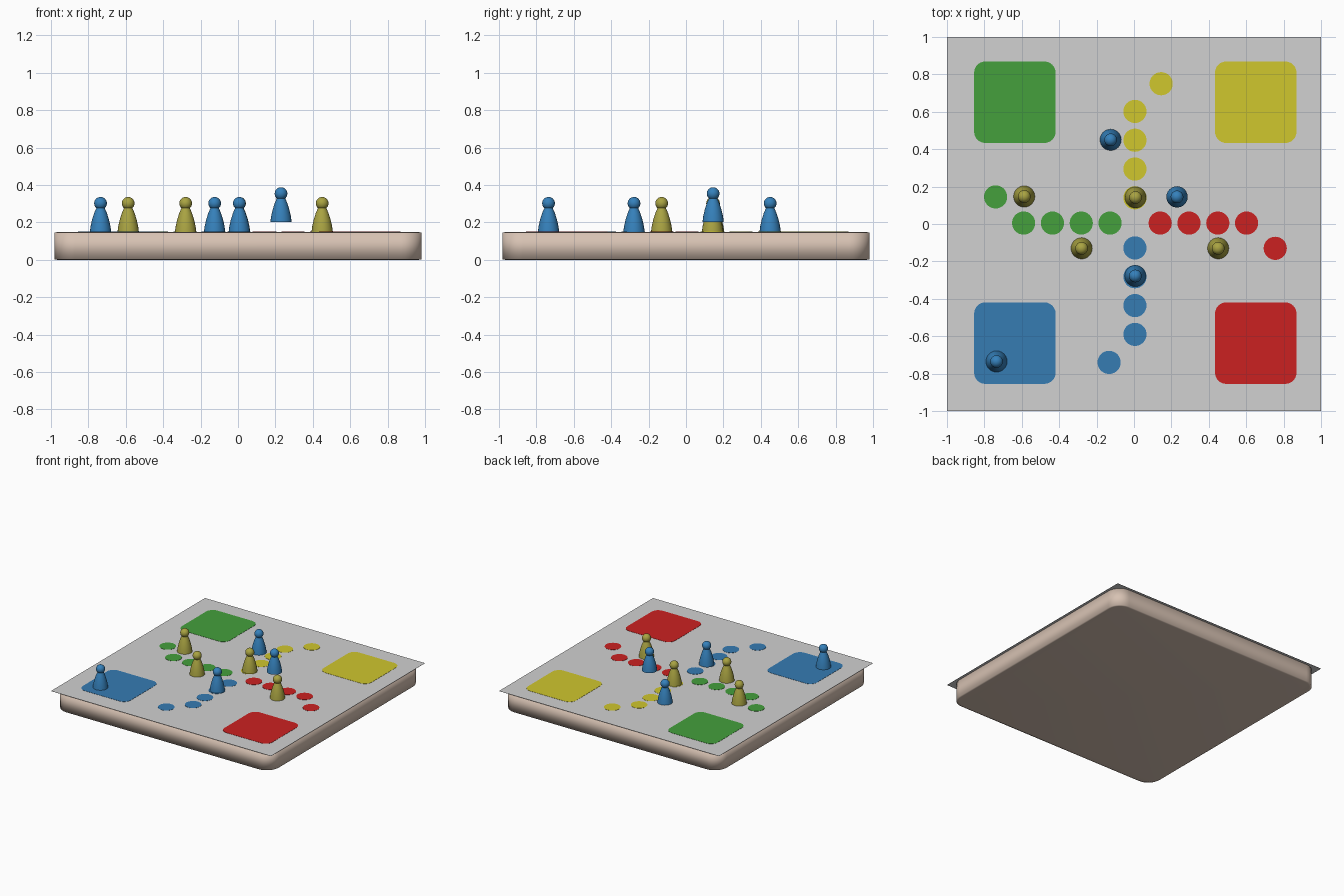
import bpy, bmesh, math

cube = bpy.data.objects.get("Cube")
if cube:
    bpy.data.objects.remove(cube, do_unlink=True)

TOP = 0.15


def material(name, rgb):
    m = bpy.data.materials.new(name)
    m.use_nodes = True
    m.diffuse_color = (*rgb, 1)
    bsdf = m.node_tree.nodes["Principled BSDF"]
    bsdf.inputs["Base Color"].default_value = (*rgb, 1)
    bsdf.inputs["Roughness"].default_value = 0.6
    return m


tan = material("tan wood", (0.68, 0.54, 0.45))
gray = material("light gray", (0.64, 0.64, 0.64))
paint = {
    "green": material("green", (0.058, 0.35, 0.046)),
    "yellow": material("yellow", (0.63, 0.57, 0.027)),
    "red": material("red", (0.6, 0.015, 0.015)),
    "blue": material("blue", (0.037, 0.20, 0.45)),
}
pawn_paint = {
    "olive": material("pawn olive yellow", (0.40, 0.37, 0.055)),
    "blue": material("pawn blue", (0.036, 0.22, 0.5)),
}


def finish(name, bm, mat, smooth=False):
    bmesh.ops.recalc_face_normals(bm, faces=bm.faces)
    mesh = bpy.data.meshes.new(name)
    bm.to_mesh(mesh)
    bm.free()
    mesh.materials.append(mat)
    for p in mesh.polygons:
        p.use_smooth = smooth
    ob = bpy.data.objects.new(name, mesh)
    bpy.context.collection.objects.link(ob)
    return ob


def rounded_square(half, radius, steps, cx=0, cy=0):
    pts = []
    for corner in range(4):
        mid = math.pi / 4 + corner * math.pi / 2
        ox = math.copysign(half - radius, math.cos(mid))
        oy = math.copysign(half - radius, math.sin(mid))
        for i in range(steps + 1):
            a = (corner + i / steps) * math.pi / 2
            pts.append((cx + ox + radius * math.cos(a), cy + oy + radius * math.sin(a)))
    return pts


def circle(radius, steps, cx, cy):
    return [(cx + radius * math.cos(2 * math.pi * i / steps),
             cy + radius * math.sin(2 * math.pi * i / steps)) for i in range(steps)]


def plate(name, outline, mat, bottom, top):
    """Flat outline raised into a thin plate."""
    bm = bmesh.new()
    face = bm.faces.new([bm.verts.new((x, y, bottom)) for x, y in outline])
    new = bmesh.ops.extrude_face_region(bm, geom=[face])["geom"]
    bmesh.ops.translate(bm, vec=(0, 0, top - bottom),
                        verts=[v for v in new if isinstance(v, bmesh.types.BMVert)])
    return finish(name, bm, mat)


# Board base: rounded slab, soft rim shading with flat caps
bm = bmesh.new()
rings = []
for half, radius, z in ((0.965, 0.095, 0), (0.982, 0.11, 0.002),
                        (0.982, 0.11, TOP - 0.004), (0.965, 0.095, TOP - 0.002)):
    rings.append([bm.verts.new((x, y, z)) for x, y in rounded_square(half, radius, 8)])
for low, high in zip(rings, rings[1:]):
    for i in range(len(low)):
        j = (i + 1) % len(low)
        bm.faces.new((low[i], low[j], high[j], high[i]))
bm.faces.new(rings[0][::-1])
bm.faces.new(rings[-1])
finish("board_base", bm, tan, smooth=True)

# Playing sheet
plate("playing_sheet", [(-1, -1), (1, -1), (1, 1), (-1, 1)], gray, TOP - 0.001, TOP)

# Home squares
for colour, sx, sy in (("green", -1, 1), ("yellow", 1, 1), ("blue", -1, -1), ("red", 1, -1)):
    outline = rounded_square(0.218, 0.06, 6, 0.007 + sx * 0.644, 0.007 + sy * 0.644)
    plate(colour + "_home", outline, paint[colour], TOP, TOP + 0.0015)

# Track dots: a straight run plus one entry dot per colour
run = [0.14 + 0.154 * i for i in range(4)]
dots = {
    "green": [(0.012 - d, 0.005) for d in run] + [(-0.74, 0.145)],
    "red": [(d, 0.005) for d in run] + [(0.755, -0.13)],
    "yellow": [(0.005, d) for d in run] + [(0.145, 0.75)],
    "blue": [(0.005, 0.012 - d) for d in run] + [(-0.133, -0.74)],
}
for colour, spots in dots.items():
    for n, (x, y) in enumerate(spots, 1):
        plate(f"{colour}_dot_{n}", circle(0.062, 32, x, y), paint[colour], TOP, TOP + 0.0015)


# Pawns: lathed skirt and round head
def pawn(name, mat, x, y, lift=0):
    seg = 24
    bm = bmesh.new()
    profile = [(0.057, 0), (0.053, 0.03), (0.045, 0.065), (0.034, 0.1), (0.021, 0.13)]
    rings = [[bm.verts.new((px, py, z)) for px, py in circle(r, seg, 0, 0)] for r, z in profile]
    for low, high in zip(rings, rings[1:]):
        for i in range(seg):
            j = (i + 1) % seg
            bm.faces.new((low[i], low[j], high[j], high[i]))
    bm.faces.new(rings[0][::-1])
    bm.faces.new(rings[-1])
    head = bmesh.ops.create_uvsphere(bm, u_segments=seg, v_segments=14, radius=0.034)["verts"]
    bmesh.ops.translate(bm, vec=(0, 0, 0.152), verts=head)
    ob = finish(name, bm, mat)
    ob.location = (x, y, TOP + lift)
    bpy.ops.object.select_all(action="DESELECT")
    ob.select_set(True)
    bpy.context.view_layer.objects.active = ob
    bpy.ops.object.shade_smooth_by_angle(angle=math.radians(40))


pawns = {
    "blue": [(-0.125, 0.45), (0.23, 0.145, 0.052), (0.007, -0.278), (-0.735, -0.735)],
    "olive": [(-0.587, 0.147), (0.008, 0.142), (-0.28, -0.13), (0.45, -0.13)],
}
for colour, places in pawns.items():
    for n, place in enumerate(places, 1):
        pawn(f"{colour}_pawn_{n}", pawn_paint[colour], *place)
